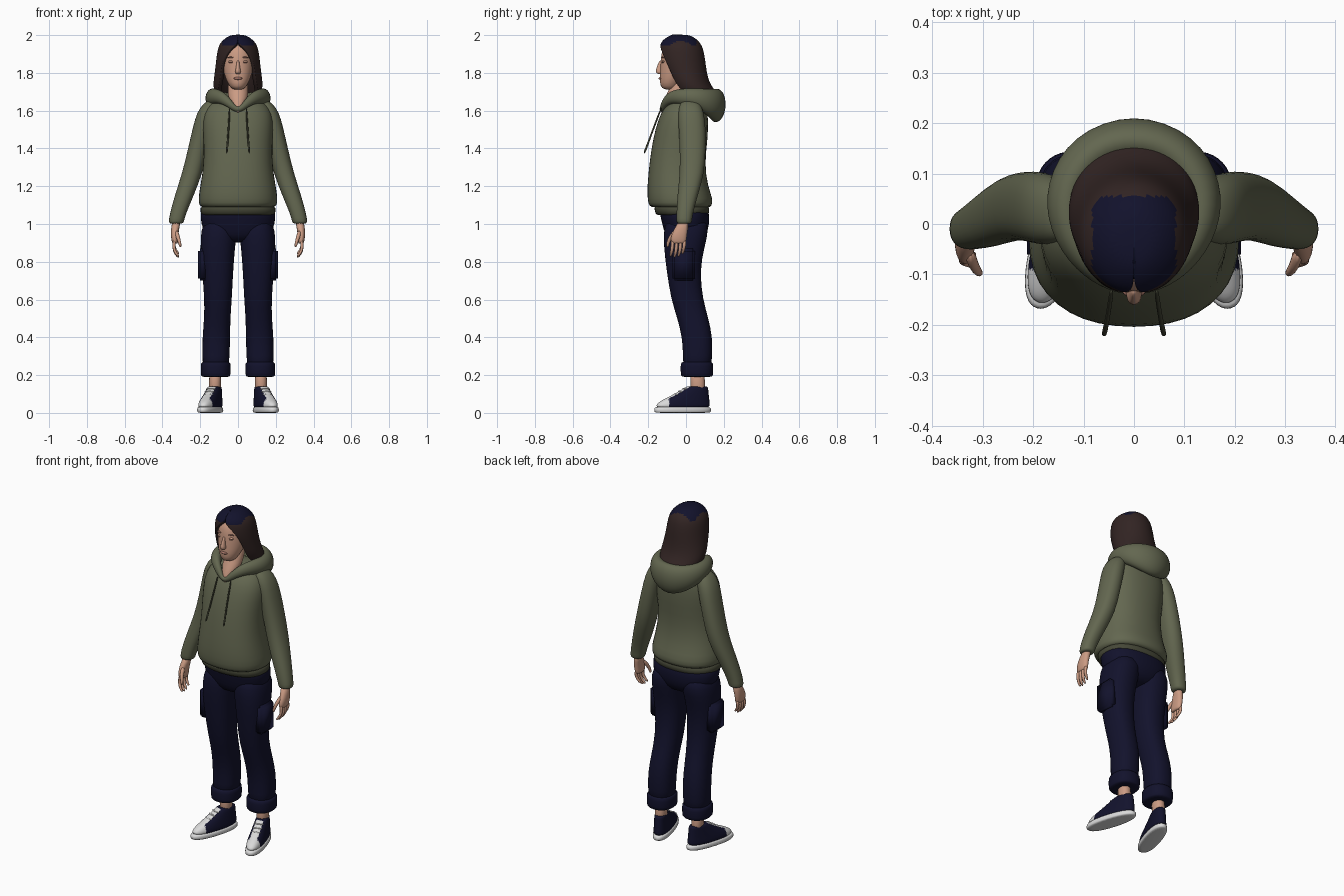
import bpy, bmesh, math
from mathutils import Vector, Matrix

default_cube = bpy.data.objects.get("Cube")
if default_cube:
    bpy.data.objects.remove(default_cube, do_unlink=True)


def material(name, red, green, blue):
    mat = bpy.data.materials.new(name)
    mat.use_nodes = True
    colour = (red, green, blue, 1)
    mat.diffuse_color = colour
    shader = mat.node_tree.nodes["Principled BSDF"]
    shader.inputs["Base Color"].default_value = colour
    shader.inputs["Roughness"].default_value = 0.9
    return mat


OLIVE = material("olive cloth", .125, .135, .08)
DARK_OLIVE = material("dark olive trim", .06, .063, .038)
NAVY = material("navy cloth", .006, .006, .025)
HAIR = material("dark brown hair", .032, .018, .017)
SKIN = material("skin", .6, .33, .23)
LIP = material("lip", .38, .18, .14)
WHITE = material("white rubber", .7, .7, .7)


def finish(name, bm, mat, mirror=False, smooth=1):
    """Turn a bmesh into an object, optionally mirrored and subdivided."""
    mesh = bpy.data.meshes.new(name)
    bm.to_mesh(mesh)
    bm.free()
    mesh.materials.append(mat)
    for face in mesh.polygons:
        face.use_smooth = True
    obj = bpy.data.objects.new(name, mesh)
    bpy.context.scene.collection.objects.link(obj)
    if smooth:
        obj.modifiers.new("Smooth", "SUBSURF").levels = smooth
        obj.modifiers["Smooth"].render_levels = smooth
    if mirror:
        obj.modifiers.new("Mirror", "MIRROR").use_mirror_merge = False
    return obj


def skin(name, rings, mat, wrap=True, cyclic=False, caps=(True, True), **options):
    """Bridge a list of point rings into a surface."""
    bm = bmesh.new()
    rows = [[bm.verts.new(p) for p in ring] for ring in rings]
    count = len(rows[0])
    for k in range(len(rows) if cyclic else len(rows) - 1):
        low, high = rows[k], rows[(k + 1) % len(rows)]
        for i in range(count if wrap else count - 1):
            j = (i + 1) % count
            bm.faces.new((low[i], low[j], high[j], high[i]))
    if not cyclic:
        if caps[0]:
            bm.faces.new(rows[0][::-1])
        if caps[1]:
            bm.faces.new(rows[-1])
    if wrap:
        bmesh.ops.recalc_face_normals(bm, faces=bm.faces)
    return finish(name, bm, mat, **options)


def loft(name, sections, mat, square=.88, segments=20, **options):
    """Stack level ovals: (z, x, y, half width, half depth), bottom first."""
    def bulge(v):
        return math.copysign(abs(v) ** square, v)
    rings = []
    for z, x, y, rx, ry in sections:
        angles = [math.tau * i / segments for i in range(segments)]
        rings.append([(x + rx * bulge(math.cos(a)), y + ry * bulge(math.sin(a)), z)
                      for a in angles])
    return skin(name, rings, mat, **options)


def tube(name, path, mat, ref, cyclic=False, segments=8, **options):
    """Sweep an oval along a path: (x, y, z, side radius, other radius)."""
    rings, last = [], len(path) - 1
    for k, (x, y, z, rs, ru) in enumerate(path):
        before = path[k - 1] if cyclic or k else path[k]
        after = path[(k + 1) % len(path)] if cyclic else path[min(k + 1, last)]
        along = (Vector(after[:3]) - Vector(before[:3])).normalized()
        side = along.cross(Vector(ref)).normalized()
        up = side.cross(along)
        rings.append([Vector((x, y, z)) + side * rs * math.cos(a) + up * ru * math.sin(a)
                      for a in (math.tau * i / segments for i in range(segments))])
    return skin(name, rings, mat, cyclic=cyclic, **options)


def blob(name, centre, size, mat, **options):
    bm = bmesh.new()
    bmesh.ops.create_uvsphere(bm, u_segments=12, v_segments=8, radius=1,
                              matrix=Matrix.Translation(centre) @ Matrix.Diagonal((*size, 1)))
    return finish(name, bm, mat, smooth=0, **options)


def bake(obj):
    """Apply the modifiers so that faces can be coloured by rule."""
    graph = bpy.context.evaluated_depsgraph_get()
    mesh = bpy.data.meshes.new_from_object(obj.evaluated_get(graph))
    obj.modifiers.clear()
    obj.data = mesh
    return mesh


# Hooded top: body, hem, sleeves
loft("hoodie_body", [
    (1.085, 0, -.025, .19, .15), (1.095, 0, -.03, .207, .168), (1.13, 0, -.03, .214, .176),
    (1.2, 0, -.045, .202, .162), (1.32, 0, -.048, .182, .148), (1.45, 0, -.03, .185, .147),
    (1.55, 0, -.015, .192, .135), (1.62, 0, -.003, .17, .115), (1.66, 0, .015, .12, .08),
    (1.68, 0, .02, .07, .05)], OLIVE)
loft("hoodie_hem", [
    (1.045, 0, -.02, .19, .13), (1.05, 0, -.02, .2, .143),
    (1.09, 0, -.022, .203, .15), (1.1, 0, -.025, .19, .14)], DARK_OLIVE)
loft("sleeve", [
    (1.0, .328, -.01, .034, .036), (1.01, .327, -.01, .041, .042), (1.05, .32, -.008, .043, .043),
    (1.15, .285, .008, .051, .055), (1.27, .241, .033, .055, .066), (1.4, .212, .036, .053, .07),
    (1.52, .185, .032, .053, .073), (1.59, .166, .026, .052, .07), (1.64, .14, .022, .045, .055),
    (1.66, .12, .02, .025, .03)], OLIVE, mirror=True, segments=16)

# Hood lying open behind the neck, ending in a V at the front
front_point = (0, -.13, 1.59, .013, .013)
back_point = (0, .172, 1.62, .055, .1)
side_points = [(.045, -.117, 1.64, .018, .022), (.095, -.078, 1.675, .028, .036),
               (.135, -.005, 1.675, .038, .046), (.138, .07, 1.665, .043, .055),
               (.095, .14, 1.642, .05, .078)]
opposite = [(-p[0], *p[1:]) for p in reversed(side_points)]
tube("hood", [front_point, *side_points, back_point, *opposite], OLIVE, (0, 0, 1),
     cyclic=True, segments=12, smooth=2)
tube("drawstring", [(.044, -.128, 1.62, .005, .005), (.048, -.16, 1.54, .005, .005),
                    (.055, -.2, 1.43, .005, .005), (.06, -.223, 1.37, .007, .007)],
     DARK_OLIVE, (1, 0, 0), mirror=True)

# Neck and head
loft("neck", [
    (1.585, 0, -.122, .006, .012), (1.62, 0, -.092, .03, .04), (1.67, 0, -.06, .056, .053),
    (1.72, 0, -.03, .054, .055), (1.8, 0, -.01, .05, .055)], SKIN, square=1)
loft("head", [
    (1.71, 0, -.08, .025, .035), (1.727, 0, -.087, .045, .05), (1.77, 0, -.07, .067, .07),
    (1.82, 0, -.045, .081, .092), (1.88, 0, -.035, .087, .1), (1.93, 0, -.03, .08, .096),
    (1.97, 0, -.03, .05, .06)], SKIN, square=1)
loft("nose", [
    (1.793, 0, -.136, .012, .012), (1.803, 0, -.142, .018, .024), (1.83, 0, -.137, .01, .019),
    (1.87, 0, -.131, .007, .009)], SKIN, segments=10)
blob("lips", (0, -.134, 1.771), (.023, .011, .008), LIP)
blob("brow", (.036, -.121, 1.882), (.021, .008, .004), LIP, mirror=True)
blob("eyelid", (.036, -.118, 1.86), (.016, .01, .007), SKIN, mirror=True)
blob("lash_line", (.036, -.122, 1.855), (.015, .008, .002), LIP, mirror=True)

# Hair: open shell (z, y, half width, half depth, face opening in degrees)
hair_rings = []
for z, y, rx, ry, opening in [
        (1.64, .08, .1, .11, 80), (1.69, .05, .125, .118, 62), (1.74, .02, .133, .107, 47),
        (1.8, -.002, .123, .112, 47), (1.87, -.02, .116, .122, 43), (1.92, -.025, .11, .118, 25),
        (1.955, -.03, .098, .11, 3), (1.985, -.03, .068, .08, 0), (2.003, -.03, .033, .042, 0)]:
    gap = math.radians(opening)
    turns = [gap + (math.tau - 2 * gap) * i / 30 for i in range(31)]
    hair_rings.append([(rx * math.sin(t), y - ry * math.cos(t), z) for t in turns])
hair = skin("hair", hair_rings, HAIR, wrap=False, caps=(False, True), smooth=2)
thickness = hair.modifiers.new("Thickness", "SOLIDIFY")
thickness.thickness, thickness.offset = .024, -1
hair_mesh = bake(hair)
hair_mesh.materials.append(NAVY)
for face in hair_mesh.polygons:
    c = face.center
    if c.z > 1.945 + .12 * max(0, .05 - abs(c.x)) and abs(c.x) < .083 and c.y < .055:
        face.material_index = 1

# Hands
loft("palm", [
    (.895, .333, -.04, .013, .036), (.905, .334, -.04, .017, .042), (.94, .336, -.037, .021, .044),
    (.975, .333, -.025, .022, .037), (1.02, .325, -.012, .024, .028)],
    SKIN, mirror=True, segments=12)
for k, finger in enumerate(["index", "middle", "ring", "little"]):
    y, drop = -.071 + .021 * k, (.005, 0, .004, .018)[k]
    tube(finger + "_finger", [
        (.335, y, .92, .01, .011), (.342, y, .87 + drop, .009, .01),
        (.33, y - .007, .84 + drop, .008, .009), (.312, y - .012, .822 + drop, .006, .006)],
        SKIN, (0, 1, 0), mirror=True)
tube("thumb", [(.328, -.05, .965, .013, .015), (.318, -.083, .93, .011, .012),
               (.308, -.096, .9, .009, .01), (.304, -.098, .875, .006, .006)],
     SKIN, (0, 1, 0), mirror=True)

# Trousers
loft("trouser_seat", [
    (.9, 0, -.005, .1, .07), (.94, 0, -.002, .17, .11), (1.0, 0, 0, .2, .127),
    (1.06, 0, -.01, .2, .132), (1.08, 0, -.01, .195, .13)], NAVY)
loft("trouser_leg", [
    (.22, .118, .058, .07, .076), (.3, .117, .062, .073, .078), (.4, .115, .06, .074, .081),
    (.5, .11, .037, .07, .083), (.6, .105, .005, .073, .085), (.75, .108, -.015, .083, .088),
    (.88, .108, -.01, .093, .109), (.97, .1, .002, .097, .122), (1.04, .09, 0, .08, .1)],
    NAVY, mirror=True)
loft("trouser_cuff", [
    (.19, .118, .058, .07, .076), (.193, .118, .058, .079, .086), (.23, .118, .058, .08, .088),
    (.265, .118, .058, .08, .087), (.272, .118, .058, .07, .078)], NAVY, mirror=True)
bm = bmesh.new()
bmesh.ops.create_cube(bm, size=1, matrix=Matrix.Translation((.186, -.012, .785))
                      @ Matrix.Diagonal((.052, .12, .17, 1)))
bmesh.ops.bevel(bm, geom=bm.edges[:], offset=.012, segments=2, affect="EDGES")
finish("cargo_pocket", bm, NAVY, mirror=True, smooth=0)

# Ankles and shoes, the shoes turned outward
loft("ankle", [(.09, .122, .065, .034, .042), (.15, .122, .062, .031, .038),
               (.22, .12, .06, .036, .043)], SKIN, mirror=True, segments=14)
placing = Matrix.Translation((.147, -.018, 0)) @ Matrix.Rotation(math.radians(17), 4, "Z")


def place(obj):
    bake(obj).transform(placing)
    obj.modifiers.new("Mirror", "MIRROR").use_mirror_merge = False


place(loft("shoe_sole", [
    (0, 0, 0, .046, .15), (.003, 0, 0, .051, .157), (.027, 0, 0, .051, .157),
    (.033, 0, 0, .046, .15)], WHITE, segments=28))
shoe = loft("shoe_upper", [
    (.02, 0, 0, .046, .148), (.045, 0, .002, .048, .148), (.065, 0, .014, .045, .134),
    (.09, 0, .04, .041, .105), (.115, 0, .062, .037, .08), (.135, 0, .078, .034, .062),
    (.142, 0, .08, .028, .053)], NAVY, segments=28, smooth=2)
shoe_mesh = bake(shoe)
shoe_mesh.materials.append(WHITE)
for face in shoe_mesh.polygons:
    c = face.center
    toe_cap = c.y < -.085
    tongue = abs(c.x) < .021 and c.y < .03 and c.z > .06
    face.material_index = int(toe_cap or tongue)
place(shoe)
for k in range(4):
    y, z = -.072 + .024 * k, .085 + .015 * k
    place(tube("shoe_lace", [(-.03, y + .014, z - .005, .005, .005), (0, y, z, .005, .005),
                             (.03, y + .014, z - .005, .005, .005)], WHITE, (0, 0, 1)))
